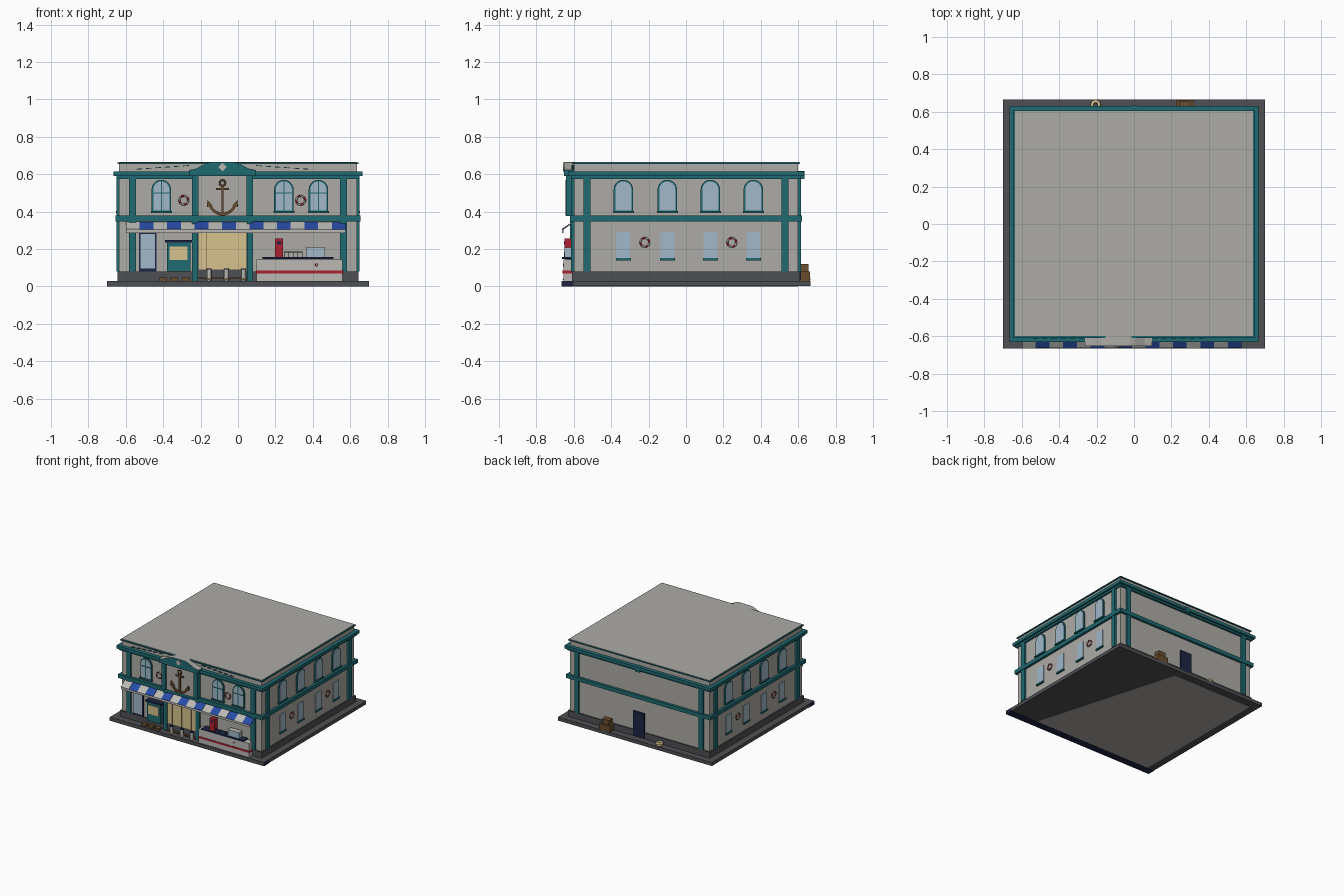
import bpy, bmesh, math
from mathutils import Matrix, Vector

cube = bpy.data.objects.get("Cube")
if cube:
    bpy.data.objects.remove(cube, do_unlink=True)


def material(name, r, g, b):
    m = bpy.data.materials.new(name)
    m.use_nodes = True
    m.diffuse_color = (r, g, b, 1)
    m.node_tree.nodes["Principled BSDF"].inputs["Base Color"].default_value = (r, g, b, 1)
    return m


WALL = material("stone wall", .42, .41, .38)
TEAL = material("teal trim", .014, .145, .168)
GREY = material("dark paving", .078, .079, .088)
GLASS = material("pale glass", .36, .48, .58)
BEIGE = material("warm beige", .68, .54, .27)
BLUE = material("awning blue", .02, .07, .38)
NAVY = material("navy", .013, .018, .06)
RED = material("red", .42, .015, .03)
WHITE = material("off white", .49, .485, .46)
BROWN = material("brown wood", .14, .075, .028)

# Wall frames: local x runs along the wall, local y points out of it, z is up
HX, HY = .635, .60


def frame(u, out, dist):
    m = Matrix.Identity(4)
    m.col[0][:3], m.col[1][:3] = u, out
    m.translation = Vector(out) * dist
    return m


FRONT = frame((1, 0, 0), (0, -1, 0), HY)
BACK = frame((1, 0, 0), (0, 1, 0), HY)
RIGHT = frame((0, 1, 0), (1, 0, 0), HX)
LEFT = frame((0, 1, 0), (-1, 0, 0), HX)
WORLD = Matrix.Identity(4)
# Floor frame: local z becomes the world's y, local y its height
FLOOR = frame((1, 0, 0), (0, 0, 1), 0)
FLOOR.col[2][:3] = (0, 1, 0)


def finish(name, bm, mats, m=WORLD, smooth=False):
    bm.transform(m)
    bmesh.ops.recalc_face_normals(bm, faces=bm.faces)
    mesh = bpy.data.meshes.new(name)
    for f in bm.faces:
        f.smooth = smooth
    bm.to_mesh(mesh)
    bm.free()
    for mat in mats:
        mesh.materials.append(mat)
    ob = bpy.data.objects.new(name, mesh)
    bpy.context.collection.objects.link(ob)
    return ob


def box(name, mat, x, y, z, m=WORLD):
    bm = bmesh.new()
    bmesh.ops.create_cube(bm, size=1)
    for v in bm.verts:
        v.co = [lo + (hi - lo) * (c + .5) for c, (lo, hi) in zip(v.co, (x, y, z))]
    return finish(name, bm, [mat], m)


def prism(name, mat, outline, y, m, cap=None):
    """Extrude an outline in the wall plane; cap colours upward faces."""
    bm = bmesh.new()
    face = bm.faces.new([bm.verts.new((a, y[0], b)) for a, b in outline])
    new = bmesh.ops.extrude_face_region(bm, geom=[face])["geom"]
    bmesh.ops.translate(bm, vec=(0, y[1] - y[0], 0), verts=[v for v in new if isinstance(v, bmesh.types.BMVert)])
    bmesh.ops.recalc_face_normals(bm, faces=bm.faces)
    if cap:
        for f in bm.faces:
            f.material_index = int(f.normal.z > .5)
    return finish(name, bm, [mat, cap] if cap else [mat], m)


def ring(name, mats, centre, radius, thick, m, flat=False, seg=24):
    bm = bmesh.new()
    loops = []
    for i in range(seg):
        a = math.tau * i / seg
        loop = []
        for j in range(8):
            b = math.tau * j / 8
            r, d = radius + thick * math.cos(b), thick * math.sin(b)
            p = (r * math.cos(a), r * math.sin(a), d) if flat else (r * math.cos(a), d, r * math.sin(a))
            loop.append(bm.verts.new(Vector(centre) + Vector(p)))
        loops.append(loop)
    for i in range(seg):
        for j in range(8):
            k, n = (i + 1) % seg, (j + 1) % 8
            f = bm.faces.new((loops[i][j], loops[k][j], loops[k][n], loops[i][n]))
            f.material_index = int(i % 6 < 3) if len(mats) > 1 else 0
    return finish(name, bm, mats, m, True)


def rod(name, mat, x, y, z, r, seg=12):
    bm = bmesh.new()
    bmesh.ops.create_cone(bm, cap_ends=True, segments=seg, radius1=r, radius2=r, depth=z[1] - z[0])
    return finish(name, bm, [mat], Matrix.Translation((x, y, sum(z) / 2)))


def arch(u, w, z0, z1):
    top = z1 - w
    return [(u - w, z0), (u + w, z0)] + [
        (u + w * math.cos(math.pi * i / 12), top + w * math.sin(math.pi * i / 12)) for i in range(13)]


def arched_window(u, m, mullions):
    prism("arched_window_frame", TEAL, arch(u, .052, .395, .57), (-.01, .009), m)
    prism("arched_window_glass", GLASS, arch(u, .043, .405, .561), (0, .012), m)
    box("arched_window_sill", TEAL, (u - .056, u + .056), (0, .018), (.392, .402), m)
    if mullions:
        box("window_mullion", TEAL, (u - .003, u + .003), (0, .015), (.4, .56), m)
        box("window_crossbar", TEAL, (u - .045, u + .045), (0, .015), (.497, .503), m)


def life_ring(u, z, m):
    ring("life_ring", [WHITE, RED], (u, .01, z), .0235, .005, m)


# Building mass
box("ground_slab", GREY, (-.7, .7), (-.665, .665), (.002, .03))
prism("underside", WALL, [(-HX, -HY), (.45, -HY), (.1, HY), (-HX, HY)], (0, .003), FLOOR)
box("front_kerb", NAVY, (-.7015, .7015), (-.664, -.602), (0, .026))
box("plinth", GREY, (-.645, .645), (-.61, .61), (.03, .08))
box("walls", WALL, (-HX, HX), (-HY, HY), (.08, .655))
box("cornice", TEAL, (-.665, .665), (-.63, .63), (.59, .615))
box("cornice_step", TEAL, (-.65, .65), (-.615, .615), (.575, .59))
box("floor_band", TEAL, (-.655, .655), (-.62, .62), (.347, .378))
box("parapet_trim", TEAL, (-.645, .645), (-.61, .61), (.654, .662))
box("roof", WALL, (-.637, .637), (-.60, .605), (.655, .665))
box("back_keystone", TEAL, (-.02, .02), (.6, .633), (.575, .617))

# Pilasters
for m, u in ((FRONT, .565), (BACK, .565), (RIGHT, .53), (LEFT, .53)):
    for s in (-u, u):
        box("pilaster", TEAL, (s - .019, s + .019), (-.01, .015), (.08, .6), m)

# Side walls
for m in (RIGHT, LEFT):
    for u in (-.335, -.1, .13, .36):
        arched_window(u, m, False)
        box("lower_window", GLASS, (u - .036, u + .036), (-.01, .006), (.15, .29), m)
        box("lower_sill", TEAL, (u - .04, u + .04), (0, .014), (.139, .151), m)
    for u in (-.22, .245):
        life_ring(u, .235, m)

# Front upper floor
for u in (-.41, .245, .43):
    arched_window(u, FRONT, True)
for u in (-.29, .335):
    life_ring(u, .46, FRONT)

# Central bay with gable
C = -.083
box("sign_panel", WALL, (C - .13, C + .13), (0, .03), (.375, .61), FRONT)
for s in (-1, 1):
    x = C + s * .146
    box("bay_pilaster", TEAL, (x - .018, x + .018), (0, .042), (.375, .6), FRONT)
    box("lower_bay_pilaster", TEAL, (x - .016, x + .016), (0, .02), (.03, .375), FRONT)
    # Broken sloping trim along the parapet
    for i in range(6):
        a, z = .18 + i * .05, .645 - i * .0035
        prism("parapet_dash", TEAL, [(C + s * a, z + .003), (C + s * (a + .03), z + .001),
                                     (C + s * (a + .03), z - .003), (C + s * a, z - .001)], (0, .013), FRONT)
gable = [(.18, .59), (.18, .622), (.14, .63), (.09, .656), (.06, .665)]
prism("gable", TEAL, [(C + a, b) for a, b in gable] + [(C - a, b) for a, b in reversed(gable)], (0, .052), FRONT, WALL)
prism("gable_diamond", WHITE, [(C - .022, .638), (C, .614), (C + .022, .638), (C, .662)], (.05, .057), FRONT)

# Anchor
ring("anchor_eye", [BROWN], (C, .038, .553), .015, .005, FRONT)
box("anchor_shank", BROWN, (C - .006, C + .006), (.028, .044), (.385, .54), FRONT)
box("anchor_stock", BROWN, (C - .034, C + .034), (.028, .044), (.515, .525), FRONT)
arc = [math.pi * (1.08 + .84 * i / 14) for i in range(15)]
prism("anchor_arms", BROWN, [(C + .076 * math.cos(a), .455 + .076 * math.sin(a)) for a in arc] +
      [(C + .066 * math.cos(a), .461 + .066 * math.sin(a)) for a in reversed(arc)], (.028, .044), FRONT)
for s in (-1, 1):
    prism("anchor_fluke", BROWN, [(C + s * .08, .462), (C + s * .083, .425), (C + s * .052, .43)], (.028, .044), FRONT)

# Striped awning
X0, STEP = -.6, .0735
for i in range(16):
    x = X0 + i * STEP
    bm = bmesh.new()
    low, high = ([bm.verts.new((a, y, z)) for a in (x, x + STEP)] for y, z in ((-.664, .303), (-.605, .343)))
    bm.faces.new((low[0], low[1], high[1], high[0]))
    ob = finish("awning_stripe", bm, [BLUE if i % 2 else WHITE])
    ob.modifiers.new("thickness", "SOLIDIFY").thickness = .004
box("awning_rail", WHITE, (X0, .576), (-.664, -.656), (.286, .303))

# Shop entrance and side door
box("entrance_glow", BEIGE, (-.212, .046), (-.01, .012), (.08, .3), FRONT)
box("entrance_step", GREY, (-.212, .046), (0, .014), (.03, .09), FRONT)
for x in (-.17, C, .003):
    box("entrance_mullion", BROWN, (x - .001, x + .001), (0, .014), (.09, .3), FRONT)
box("side_door_frame", NAVY, (-.53, -.436), (0, .008), (.08, .29), FRONT)
box("side_door_glass", GLASS, (-.521, -.445), (0, .012), (.095, .281), FRONT)

# Menu kiosk
box("kiosk_body", TEAL, (-.38, -.255), (0, .04), (.08, .235), FRONT)
box("kiosk_roof", NAVY, (-.39, -.245), (0, .048), (.235, .248), FRONT)
box("kiosk_menu", BEIGE, (-.366, -.271), (.04, .044), (.14, .212), FRONT)

# Low crates, bench and mooring posts
for x in (-.4, -.34, -.28):
    box("front_crate", BROWN, (x - .02, x + .02), (-.655, -.62), (.03, .047))
box("bench", BROWN, (-.21, .05), (-.635, -.618), (.04, .047))
for x in (-.155, -.062, .03):
    rod("mooring_post", WHITE, x, -.642, (.03, .092), .012)
    rod("mooring_cap", NAVY, x, -.642, (.09, .096), .013)
    ring("post_rope", [BEIGE], (x, -.642, .038), .014, .004, WORLD, True, 12)

# Serving counter
box("counter_body", WHITE, (.1, .56), (-.655, -.6), (.03, .145))
box("counter_stripe", RED, (.097, .563), (-.659, -.6), (.07, .084))
box("counter_top", NAVY, (.13, .51), (-.662, -.6), (.147, .157))
box("drinks_machine", RED, (.197, .24), (-.65, -.612), (.157, .255))
box("machine_panel", NAVY, (.208, .229), (-.653, -.65), (.225, .24))
box("display_case", GLASS, (.365, .465), (-.65, -.612), (.157, .205))
box("display_lid", WHITE, (.362, .468), (-.653, -.61), (.203, .208))
box("counter_rail", GREY, (.245, .345), (-.652, -.648), (.182, .186))
for i in range(5):
    rod("rail_post", GREY, .247 + i * .024, -.65, (.157, .184), .0015, 6)
ring("counter_badge", [RED], (.42, -.656, .115), .006, .002, WORLD, seg=12)

# Back door, crates and rope coil
box("back_door", NAVY, (-.048, .052), (0, .014), (.035, .235), BACK)
box("large_crate", BROWN, (.225, .32), (.612, .664), (.03, .08))
box("small_crate", BROWN, (.24, .305), (.612, .655), (.08, .12))
for z in (.037, .049):
    ring("rope_coil", [BEIGE], (-.205, .637, z), .019, .009, WORLD, True, 16)
